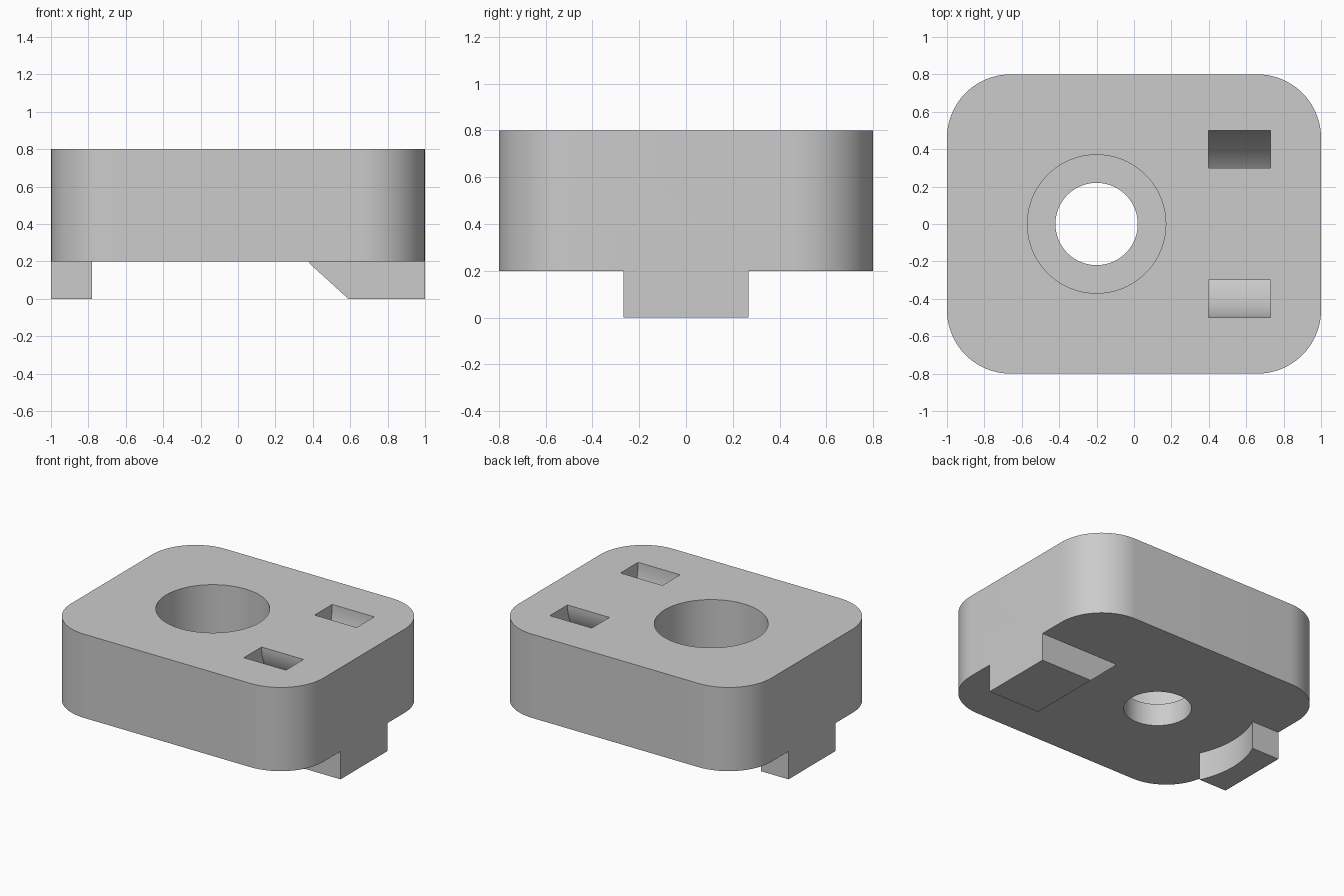
import bpy, bmesh, math
from mathutils import Matrix, Vector

cube = bpy.data.objects.get("Cube")
if cube:
    bpy.data.objects.remove(cube, do_unlink=True)

grey = bpy.data.materials.new("plain grey")
grey.use_nodes = True
COLOUR = (0.6, 0.6, 0.6, 1)
grey.diffuse_color = COLOUR
grey.node_tree.nodes["Principled BSDF"].inputs["Base Color"].default_value = COLOUR


def prism(name, outline, direction):
    """Extrude a closed 3D outline along a direction into a solid."""
    bm = bmesh.new()
    face = bm.faces.new([bm.verts.new(p) for p in outline])
    ext = bmesh.ops.extrude_face_region(bm, geom=[face])["geom"]
    moved = [g for g in ext if isinstance(g, bmesh.types.BMVert)]
    bmesh.ops.translate(bm, verts=moved, vec=Vector(direction))
    bmesh.ops.recalc_face_normals(bm, faces=bm.faces)
    mesh = bpy.data.meshes.new(name)
    bm.to_mesh(mesh)
    bm.free()
    mesh.materials.append(grey)
    ob = bpy.data.objects.new(name, mesh)
    bpy.context.collection.objects.link(ob)
    return ob


def arc(cx, cy, r, start, end, n):
    return [(cx + r * math.cos(start + (end - start) * i / n),
             cy + r * math.sin(start + (end - start) * i / n)) for i in range(n + 1)]


def cylinder(name, r, z0, z1, n=96):
    ring = arc(BORE_X, 0, r, 0, math.tau, n)[:-1]
    return prism(name, [(x, y, z0) for x, y in ring], (0, 0, z1 - z0))


def combine(target, tool, operation):
    """Apply a boolean and discard the tool object."""
    mod = target.modifiers.new(operation.lower(), "BOOLEAN")
    mod.object, mod.operation, mod.solver = tool, operation, "EXACT"
    bpy.context.view_layer.update()
    graph = bpy.context.evaluated_depsgraph_get()
    mesh = bpy.data.meshes.new_from_object(target.evaluated_get(graph))
    target.modifiers.clear()
    target.data = mesh
    bpy.data.objects.remove(tool, do_unlink=True)


BORE_X = -0.2
BASE, TOP = 0.2, 0.8
HALF_X, HALF_Y, CORNER = 1.0, 0.8, 0.34
FOOT = 0.267

# Rounded block
outline = []
for k, (sx, sy) in enumerate([(1, 1), (-1, 1), (-1, -1), (1, -1)]):
    a = k * math.pi / 2
    outline += arc(sx * (HALF_X - CORNER), sy * (HALF_Y - CORNER), CORNER, a, a + math.pi / 2, 20)
block = prism("clamp_block", [(x, y, BASE) for x, y in outline], (0, 0, TOP - BASE))

# Feet: a square one and a ramped one, both cleared by a round recess
profiles = {
    "square_foot": [(-1, 0), (-0.7, 0), (-0.7, BASE), (-1, BASE)],
    "ramped_foot": [(1, 0), (0.59, 0), (0.37, BASE), (1, BASE)],
}
for name, profile in profiles.items():
    foot = prism(name, [(x, -FOOT, z) for x, z in profile], (0, 2 * FOOT, 0))
    combine(foot, cylinder("recess_cutter", 0.64, -0.1, BASE + 0.1), "DIFFERENCE")
    combine(block, foot, "UNION")

# Stepped bore
combine(block, cylinder("bore_cutter", 0.22, 0, 1), "DIFFERENCE")
combine(block, cylinder("counterbore_cutter", 0.37, 0.36, 1), "DIFFERENCE")

# Curved strap tunnel joining the two slots in the top
ring = arc(0, TOP, 0.5, math.pi, math.tau, 48) + arc(0, TOP, 0.3, math.tau, math.pi, 48)
# short straight ends lift the cutter clear of the top face
ends = [(-0.3, TOP + 0.1), (-0.5, TOP + 0.1)]
ring = ring[:49] + [(0.5, TOP + 0.1), (0.3, TOP + 0.1)] + ring[49:] + ends
tunnel = prism("tunnel_cutter", [(0.397, y, z) for y, z in ring], (0.333, 0, 0))
combine(block, tunnel, "DIFFERENCE")

bpy.ops.object.select_all(action="DESELECT")
block.select_set(True)
bpy.context.view_layer.objects.active = block
bpy.ops.object.shade_smooth_by_angle(angle=math.radians(30))
